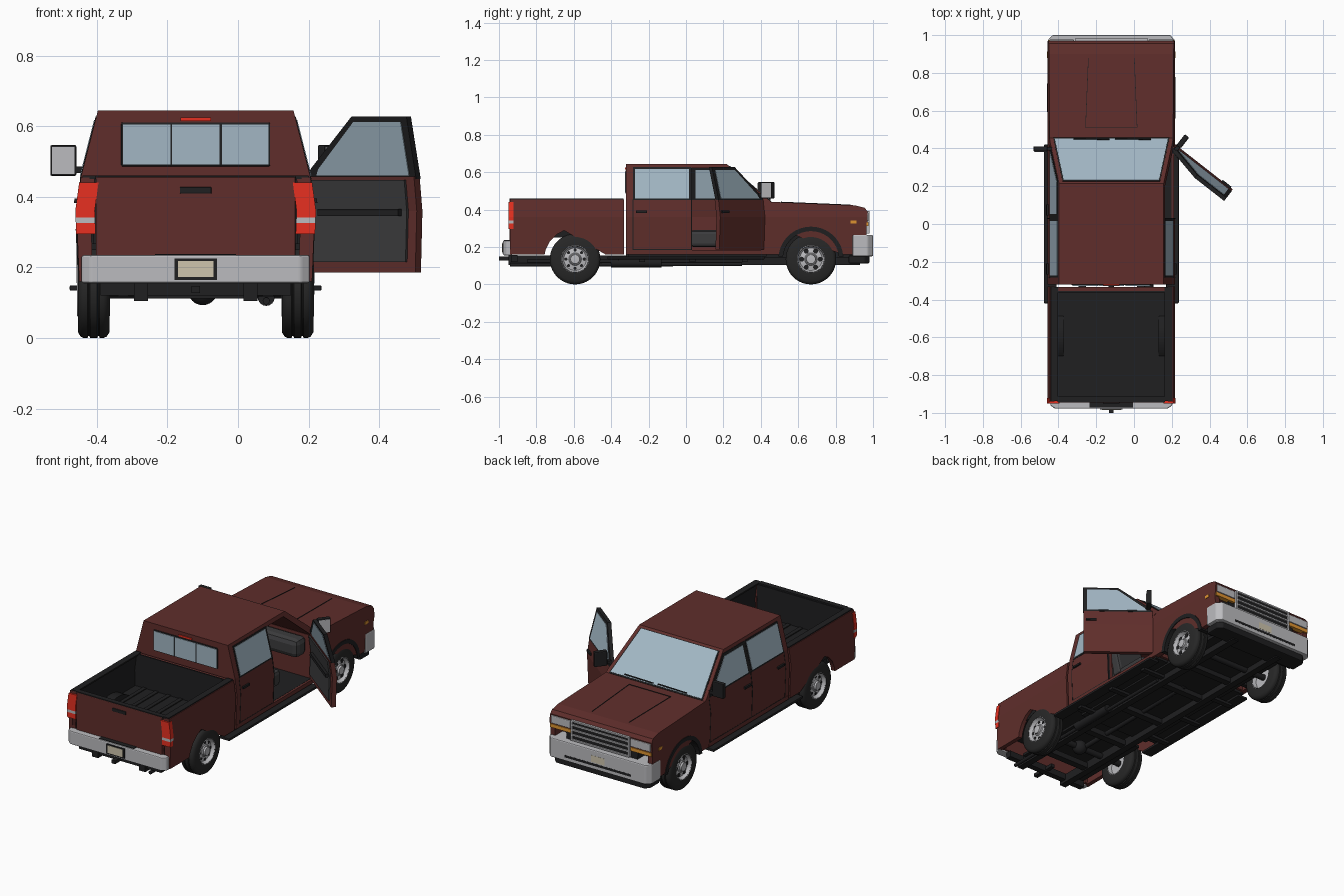
import bpy, bmesh, math
from mathutils import Matrix, Vector

if "Cube" in bpy.data.objects:
    bpy.data.objects.remove(bpy.data.objects["Cube"])

def mat(name, r, g, b):
    m = bpy.data.materials.new(name)
    m.diffuse_color = (r, g, b, 1)
    m.use_nodes = True
    m.node_tree.nodes["Principled BSDF"].inputs["Base Color"].default_value = m.diffuse_color
    return m

RED = mat("paint", .115, .027, .024)
BLACK = mat("black_trim", .014, .014, .015)
RUBBER = mat("rubber", .02, .02, .02)
INNER = mat("interior", .045, .045, .047)
GLASS = mat("glass", .36, .47, .55)
CHROME = mat("chrome", .5, .5, .52)
LAMP = mat("red_lamp", .8, .03, .015)
AMBER = mat("amber_lamp", .75, .3, .03)
PLATE = mat("plate", .62, .56, .42)
CX = -.12          # truck centreline; open door makes the model asymmetric
HW = [(.10, .328), (.16, .330), (.36, .338), (.457, .325), (.645, .277)]
parts, door, rounds = [], [], []

def hw(z):
    """Half width of the body at height z."""
    if z <= HW[0][0]: return HW[0][1]
    for (a, b), (c, d) in zip(HW, HW[1:]):
        if z <= c: return b + (d - b) * (z - a) / (c - a)
    return HW[-1][1]

def make(name, bm, m, smooth=False, bevel=0, group=parts):
    bmesh.ops.recalc_face_normals(bm, faces=bm.faces)
    me = bpy.data.meshes.new(name)
    bm.to_mesh(me); bm.free()
    me.materials.append(m)
    ob = bpy.data.objects.new(name, me)
    bpy.context.collection.objects.link(ob)
    if bevel:
        b = ob.modifiers.new("bevel", 'BEVEL')
        b.width, b.segments = bevel, 2
    if smooth: rounds.append(ob)
    group.append(ob)
    return ob

def solid(va, vb, faces, edges):
    """Close two matching sheets into a solid."""
    bm, n = bmesh.new(), len(va)
    v = [bm.verts.new(p) for p in va + vb]
    for f in faces:
        bm.faces.new([v[i] for i in f])
        bm.faces.new([v[i + n] for i in reversed(f)])
    for a, b in edges:
        bm.faces.new((v[a], v[b], v[b + n], v[a + n]))
    return bm

def panel(name, poly, m, o1, o2=None, sides=(1,), group=parts):
    """Side outline (y, z) that follows the body width; o2=None spans the whole body."""
    s = bmesh.new()
    s.faces.new([s.verts.new((0, y, z)) for y, z in poly])
    bmesh.ops.triangulate(s, faces=s.faces[:])
    for z, _ in HW[1:4]:
        bmesh.ops.bisect_plane(s, geom=s.verts[:] + s.edges[:] + s.faces[:], dist=1e-5,
                               plane_co=(0, 0, z), plane_no=(0, 0, 1))
    s.verts.index_update()
    co = [v.co.copy() for v in s.verts]
    faces = [[v.index for v in f.verts] for f in s.faces]
    edges = [[v.index for v in e.verts] for e in s.edges if len(e.link_faces) == 1]
    s.free()
    for k in sides:
        va = [(k * (hw(c.z) + o1), c.y, c.z) for c in co]
        vb = [((-k * (hw(c.z) + o1)) if o2 is None else k * (hw(c.z) + o2), c.y, c.z) for c in co]
        tag = "" if o2 is None else ("_right" if k > 0 else "_left")
        make(name + tag, solid(va, vb, faces, edges), m, group=group)

def plate(name, pts, t, m, bevel=0, group=parts):
    """Flat 3D polygon with thickness along the vector t."""
    n = len(pts)
    bm = solid([Vector(p) for p in pts], [Vector(p) + Vector(t) for p in pts],
               [list(range(n))], [(i, (i + 1) % n) for i in range(n)])
    return make(name, bm, m, bevel=bevel, group=group)

def box(name, x0, x1, y0, y1, z0, z1, m, bevel=0, group=parts):
    return plate(name, [(x0, y0, z0), (x1, y0, z0), (x1, y1, z0), (x0, y1, z0)],
                 (0, 0, z1 - z0), m, bevel, group)

def rect(y0, y1, z0, z1):
    return [(y0, z0), (y1, z0), (y1, z1), (y0, z1)]

def rod(name, a, b, r, m, seg=16, group=parts):
    a, b = Vector(a), Vector(b)
    bm, d = bmesh.new(), b - a
    mx = Matrix.Translation((a + b) / 2) @ d.to_track_quat('Z', 'Y').to_matrix().to_4x4()
    bmesh.ops.create_cone(bm, cap_ends=True, segments=seg, radius1=r, radius2=r, depth=d.length, matrix=mx)
    return make(name, bm, m, smooth=True, group=group)

def lathe(name, prof, c, k, m, seg=40):
    """Spin (radius, x) points round the x axis; k mirrors it."""
    bm = bmesh.new()
    v = [bm.verts.new((c[0] + k * x, c[1], c[2] + r)) for r, x in prof]
    e = [bm.edges.new(p) for p in zip(v, v[1:])]
    bmesh.ops.spin(bm, geom=v + e, cent=c, axis=(1, 0, 0), angle=math.tau, steps=seg)
    bmesh.ops.remove_doubles(bm, verts=bm.verts[:], dist=1e-5)
    make(name, bm, m, smooth=True)

WZ, RY, FY = .135, -.593, .668
def arc(cy, r, zmin, n=18):
    a = math.asin((zmin - WZ) / r)
    return [(cy - r * math.cos(a + (math.pi - 2 * a) * i / n),
             WZ + r * math.sin(a + (math.pi - 2 * a) * i / n)) for i in range(n + 1)]

BOTH = (1, -1)
# wheels
tyre = [(.07, -.045), (.118, -.045), (.131, -.037), (.135, -.028), (.135, -.017), (.129, -.015), (.129, -.012),
        (.135, -.010)]
tyre += [(r, -x) for r, x in reversed(tyre)]
rim = [(0, -.02), (.066, -.02), (.072, -.046), (.076, -.044), (.076, .044), (.072, .047), (.067, .034),
       (.06, .026), (.034, .031), (.03, .036), (.026, .036), (.024, .046), (0, .048)]
for cy, axle, n, hr in ((RY, "rear", 8, .0085), (FY, "front", 6, .013)):
    for k in BOTH:
        nm = axle + ("_right" if k > 0 else "_left")
        c = Vector((k * .289, cy, WZ))
        lathe(nm + "_tyre", tyre, c, k, RUBBER)
        lathe(nm + "_rim", rim, c, k, CHROME)
        for i in range(n):
            a = math.tau * i / n
            p = c + Vector((k * .02, .049 * math.cos(a), .049 * math.sin(a)))
            rod(nm + "_rim_hole", p, p + Vector((k * .0105, 0, 0)), hr, BLACK, 10)
    rod(axle + "_axle", (-.27, cy, WZ), (.27, cy, WZ), .018, BLACK)

# hood, fenders and engine bay
panel("hood", [(.44, .33), (.97, .33), (.97, .39), (.955, .41), (.90, .423), (.44, .442)], RED, 0)
panel("fender", [(.425, .16)] + arc(FY, .168, .16) + [(.965, .16), (.965, .33), (.425, .33)], RED, 0, -.03, BOTH)
panel("engine_bay", rect(.42, .96, .15, .335), BLACK, -.10)
panel("front_arch_flare", arc(FY, .174, .15) + arc(FY, .150, .15)[::-1], BLACK, .004, -.10, BOTH)
panel("side_marker", rect(.88, .912, .325, .342), AMBER, .003, -.01, BOTH)
for k in BOTH:
    plate("hood_crease", [(k * .12, .88, .4235), (k * .123, .88, .4235), (k * .138, .51, .439), (k * .135, .51, .439)],
          (0, 0, .003), BLACK)
box("hood_cross_crease", -.137, .137, .509, .512, .436, .442, BLACK)

# front face: grille, lamps, bumper
box("grille_back", -.187, .187, .96, .973, .275, .388, BLACK)
for z in (.273, .302, .331, .36, .383):
    box("grille_bar", -.19, .19, .965, .982, z, z + .009, CHROME)
for k in BOTH:
    box("grille_end", k * .183, k * .193, .965, .982, .273, .392, CHROME)
    box("headlight", k * .198, k * .328, .945, .976, .338, .384, CHROME, .004)
    box("turn_lamp", k * .198, k * .333, .945, .975, .312, .333, AMBER)
def bumper(name, y0, y1, y2, w, z0, z1, m):
    plate(name, [(-w, y0, z0), (-w, y1, z0), (-w + .025, y2, z0), (w - .025, y2, z0), (w, y1, z0), (w, y0, z0)],
          (0, 0, z1 - z0), m, .006)
bumper("front_bumper", .89, .972, 1.0, .337, .15, .265, CHROME)
bumper("front_valance", .87, .955, .98, .315, .112, .155, BLACK)
box("front_bumper_slot", -.22, .22, .98, 1.0008, .172, .186, BLACK)
box("front_plate", -.045, .045, .99, 1.001, .192, .232, PLATE)

# cab shell
panel("roof", rect(-.32, .215, .622, .645), RED, 0)
panel("cab_back", rect(-.32, -.295, .16, .64), RED, 0)
panel("windshield_surround", [(.46, .438), (.215, .645), (.185, .63), (.42, .425)], RED, 0)
panel("firewall", rect(.40, .445, .165, .44), RED, -.002)
panel("cab_floor", rect(-.31, .43, .15, .185), BLACK, -.012)
panel("right_cab_side", rect(-.32, .03, .165, .64), RED, 0, -.03)
panel("left_cab_side", [(-.32, .165), (.43, .165), (.455, .44), (.215, .643), (-.32, .643)], RED, 0, -.03, (-1,))
panel("sill", rect(-.32, .43, .16, .184), RED, .001, -.03, BOTH)
def shield(name, w0, w1, a, b, t, m):
    f = lambda w, s: (w, .46 - .245 * s, .438 + .207 * s)
    plate(name, [f(-w0, a), f(w0, a), f(w1, b), f(-w1, b)], (0, t * .645, t * .764), m)
shield("windshield_seal", .308, .258, .015, .955, .002, BLACK)
shield("windshield", .300, .252, .04, .94, .004, GLASS)
for x in (-.2, .02):
    plate("wiper", [(x, .452, .452), (x + .19, .449, .454), (x + .19, .445, .458), (x, .448, .456)], (0, .003, .004), BLACK)

# side windows, seams, handles
REARWIN = rect(-.273, .016, .46, .618)
FRONTWIN = [(.052, .46), (.385, .46), (.375, .478), (.222, .612), (.052, .612)]
FRONTFRAME = [(.03, .45), (.415, .45), (.405, .478), (.228, .627), (.03, .627)]
panel("rear_window_frame", rect(-.283, .026, .45, .627), BLACK, .002, -.032, BOTH)
panel("rear_window", REARWIN, GLASS, .004, -.034, BOTH)
panel("front_window_frame", FRONTFRAME, BLACK, .002, -.032, (-1,))
panel("front_window", FRONTWIN, GLASS, .004, -.034, (-1,))
panel("rear_door_seam", rect(-.286, -.282, .185, .455), BLACK, .001, -.01, BOTH)
panel("rear_door_bottom_seam", rect(-.286, .028, .184, .188), BLACK, .001, -.01, BOTH)
panel("pillar_seam", rect(.026, .031, .185, .625), BLACK, .0015, -.01, BOTH)
panel("front_door_seam", rect(.418, .422, .185, .44), BLACK, .001, -.01, (-1,))
panel("front_door_bottom_seam", rect(.03, .42, .184, .188), BLACK, .001, -.01, (-1,))
panel("rear_door_handle", rect(-.267, -.208, .383, .395), BLACK, .010, -.005, BOTH)
panel("left_door_handle", rect(.045, .104, .383, .395), BLACK, .010, -.005, (-1,))

# open right door, modelled closed and swung later
panel("open_door", rect(.032, .42, .186, .457), RED, 0, -.026, group=door)
panel("open_door_trim", rect(.062, .41, .215, .447), INNER, -.02, -.034, group=door)
panel("open_door_armrest", rect(.08, .37, .345, .365), BLACK, -.03, -.05, group=door)
panel("open_door_frame", FRONTFRAME, BLACK, .001, -.02, group=door)
panel("open_door_glass", FRONTWIN, GLASS, .003, -.023, group=door)
panel("open_door_handle", rect(.045, .104, .383, .395), BLACK, .010, -.005, group=door)
for k, g in ((1, door), (-1, parts)):
    box("mirror_arm", k * .315, k * .35, .388, .408, .468, .486, BLACK, group=g)
    box("mirror_housing", k * .338, k * .412, .384, .411, .459, .547, BLACK, .005, group=g)
    box("mirror_glass", k * .343, k * .407, .382, .386, .465, .541, CHROME, group=g)

# cabin interior
box("dashboard", -.29, .29, .31, .41, .32, .43, INNER, .03)
for x in (-.15, .15):
    box("front_seat_cushion", x - .1, x + .1, .02, .22, .20, .29, INNER, .02)
    plate("front_seat_back", [(x - .1, .04, .26), (x - .1, -.03, .26), (x - .1, -.07, .50), (x - .1, -.02, .50)],
          (.2, 0, 0), INNER, .015)
    box("headrest", x - .05, x + .05, -.075, -.035, .50, .56, INNER, .012)
box("rear_bench", -.27, .27, -.28, -.11, .20, .29, INNER, .02)
box("rear_bench_back", -.27, .27, -.29, -.24, .28, .48, INNER, .015)
rod("steering_column", (-.15, .33, .38), (-.15, .26, .40), .01, BLACK)
bm = bmesh.new()
ring = [bm.verts.new((-.15 + .058 + .008 * math.cos(a), .26, .40 + .008 * math.sin(a)))
        for a in (math.tau * i / 8 for i in range(8))]
ed = [bm.edges.new((ring[i], ring[i - 1])) for i in range(8)]
bmesh.ops.spin(bm, geom=ring + ed, cent=(-.15, .26, .40), axis=(0, 1, 0), angle=math.tau, steps=24)
bmesh.ops.remove_doubles(bm, verts=bm.verts[:], dist=1e-5)
make("steering_wheel", bm, BLACK, smooth=True)
box("steering_spoke", -.206, -.094, .255, .265, .393, .407, BLACK)

# rear window with two dividers, high brake lamp
box("back_window_seal", -.212, .212, -.324, -.31, .485, .612, BLACK, .006)
for x in (-.206, -.067, .075):
    box("back_window", x, x + .131 + (.004 if x < 0 else 0), -.327, -.315, .492, .605, GLASS)
box("high_brake_lamp", -.043, .043, -.325, -.315, .615, .625, LAMP)

# cargo bed
panel("bed_side", [(-.94, .16)] + arc(RY, .165, .16) + [(-.332, .16), (-.332, .455), (-.94, .455)], RED, 0, -.025, BOTH)
panel("bed_liner", rect(-.915, -.34, .255, .45), BLACK, -.024, -.032, BOTH)
panel("bed_rail_cap", rect(-.938, -.334, .45, .46), BLACK, -.004, -.042, BOTH)
panel("bed_floor", rect(-.93, -.335, .25, .268), BLACK, -.02)
panel("bed_front_wall", rect(-.357, -.333, .2, .455), RED, -.01)
panel("bed_front_liner", rect(-.362, -.354, .26, .459), BLACK, -.03)
panel("wheel_tub", arc(RY, .170, .252), BLACK, -.02, -.085, BOTH)
for x in (-.24, -.16, -.08, 0, .08, .16, .24):
    box("bed_rib", x - .012, x + .012, -.91, -.36, .266, .273, BLACK)
box("tailgate", -.283, .283, -.945, -.918, .165, .456, RED, .003)
box("tailgate_liner", -.29, .29, -.92, -.912, .26, .45, BLACK)
box("tailgate_cap", -.285, .285, -.943, -.912, .452, .460, BLACK)
box("tailgate_handle", -.045, .045, -.95, -.94, .409, .428, BLACK, .003)
panel("corner_post", rect(-.938, -.915, .165, .455), RED, -.001, -.04, BOTH)
for z0, z1, m in ((.295, .326, LAMP), (.326, .342, CHROME), (.342, .44, LAMP)):
    panel("tail_lamp", rect(-.949, -.922, z0, z1), m, .003, -.052, BOTH)

# rear bumper and hitch
bumper("rear_bumper", -.93, -.96, -.978, .323, .155, .235, CHROME)
box("bumper_step", -.115, .115, -.972, -.935, .232, .238, BLACK)
box("rear_plate_frame", -.06, .06, -.982, -.97, .165, .225, BLACK)
box("rear_plate", -.05, .05, -.984, -.975, .173, .218, PLATE)
box("hitch", -.012, .012, -1.0, -.85, .128, .148, BLACK)
box("hitch_crossbar", -.27, .27, -.935, -.90, .12, .157, BLACK)

# chassis
box("floor_pan", -.235, .235, -.32, .92, .14, .16, BLACK)
for k in BOTH:
    box("frame_rail", k * .135, k * .175, -.95, .93, .105, .155, BLACK)
    box("running_board", k * .29, k * .357, -.42, .42, .134, .149, BLACK, .004)
    for y in (-.25, .02, .3):
        box("board_bracket", k * .15, k * .32, y, y + .03, .12, .136, BLACK)
    box("leaf_spring", k * .19, k * .22, -.85, -.36, .118, .132, BLACK)
for y in (-.75, -.42, -.1, .25, .5, .85):
    box("crossmember", -.16, .16, y, y + .04, .112, .145, BLACK)
rod("drive_shaft", (0, RY, .135), (0, .3, .145), .014, BLACK)
bm = bmesh.new()
bmesh.ops.create_uvsphere(bm, u_segments=20, v_segments=12, radius=.042,
                          matrix=Matrix.Translation((.02, RY, WZ)))
make("differential", bm, BLACK, smooth=True)
rod("exhaust_pipe", (.2, -.94, .105), (.2, .3, .108), .010, BLACK)
rod("muffler", (.2, -.4, .115), (.2, -.13, .115), .024, BLACK)

# place everything on the truck centreline, swing the door open
shift = Matrix.Translation((CX, 0, 0))
hinge = Matrix.Translation((.335, .42, 0))
for ob in parts:
    ob.matrix_world = shift
for ob in door:
    ob.matrix_world = shift @ hinge @ Matrix.Rotation(math.radians(52), 4, 'Z') @ hinge.inverted()
for ob in rounds:
    ob.select_set(True)
bpy.context.view_layer.objects.active = rounds[0]
bpy.ops.object.shade_smooth_by_angle(angle=math.radians(35))
